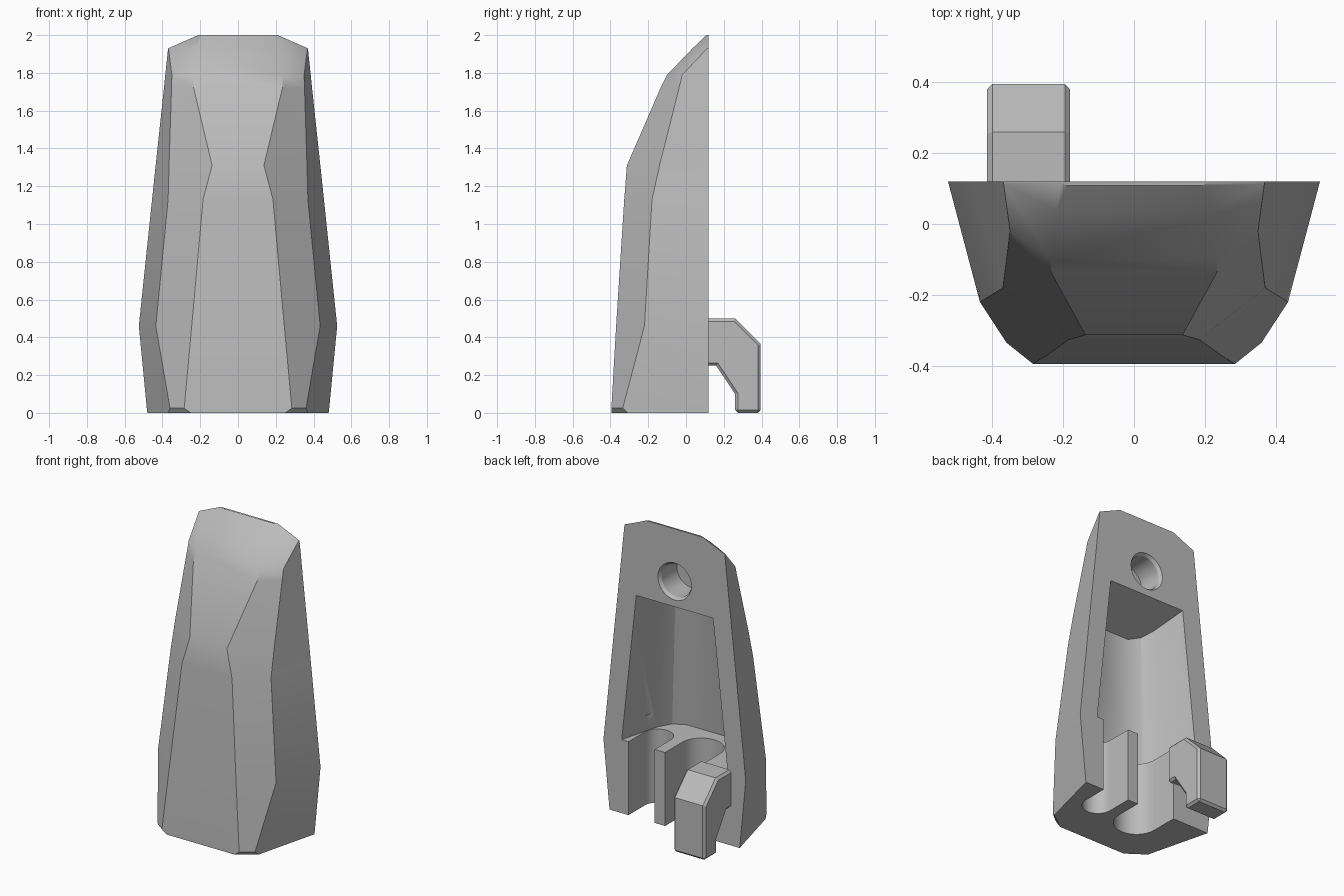
import bpy, bmesh, math
from mathutils import Matrix

cube = bpy.data.objects.get("Cube")
if cube:
    bpy.data.objects.remove(cube, do_unlink=True)

grey = bpy.data.materials.new("plain grey")
grey.use_nodes = True
colour = (0.5, 0.5, 0.5, 1)
grey.diffuse_color = colour
grey.node_tree.nodes["Principled BSDF"].inputs["Base Color"].default_value = colour


def finish(name, bm):
    bmesh.ops.recalc_face_normals(bm, faces=bm.faces)
    mesh = bpy.data.meshes.new(name)
    bm.to_mesh(mesh)
    bm.free()
    obj = bpy.data.objects.new(name, mesh)
    bpy.context.collection.objects.link(obj)
    mesh.materials.append(grey)
    return obj


def loft(name, rings):
    """Skin rings of half-outline points, each mirrored across x."""
    bm = bmesh.new()
    loops = []
    for ring in rings:
        full = ring + [(-x, y, z) for x, y, z in reversed(ring)]
        loops.append([bm.verts.new(p) for p in full])
    n = len(loops[0])
    for a, b in zip(loops, loops[1:]):
        for i in range(n):
            j = (i + 1) % n
            bm.faces.new((a[i], a[j], b[j], b[i]))
    bm.faces.new(loops[0])
    bm.faces.new(loops[-1])
    return finish(name, bm)


def extrude(name, points, offset):
    bm = bmesh.new()
    face = bm.faces.new([bm.verts.new(p) for p in points])
    ext = bmesh.ops.extrude_face_region(bm, geom=[face])
    moved = [v for v in ext["geom"] if isinstance(v, bmesh.types.BMVert)]
    bmesh.ops.translate(bm, verts=moved, vec=offset)
    return finish(name, bm)


def cone(name, r1, r2, y_back, y_front, z):
    bm = bmesh.new()
    place = Matrix.Translation((0, (y_back + y_front) / 2, z)) @ Matrix.Rotation(math.pi / 2, 4, "X")
    bmesh.ops.create_cone(bm, cap_ends=True, segments=40, radius1=r1, radius2=r2,
                          depth=y_back - y_front, matrix=place)
    return finish(name, bm)


def apply_modifiers(obj):
    bpy.context.view_layer.objects.active = obj
    for mod in list(obj.modifiers):
        bpy.ops.object.modifier_apply(modifier=mod.name)


def smooth(obj, degrees):
    bpy.ops.object.select_all(action="DESELECT")
    obj.select_set(True)
    bpy.context.view_layer.objects.active = obj
    bpy.ops.object.shade_smooth_by_angle(angle=math.radians(degrees))


# Faceted shell: height, back x, side corner x y, front corner x y
BACK = 0.12
sections = [
    (0, .48, .37, -.31, .25, -.395),
    (.025, .483, .36, -.335, .285, -.395),
    (.46, .525, .435, -.22, .245, -.37),
    (1.13, .455, .37, -.18, .185, -.327),
    (1.31, .436, .365, -.14, .137, -.313),
    (1.72, .392, .352, -.037, .235, -.135),
    (1.79, .385, .35, -.02, .235, -.1),
    (1.93, .37, .368, .113, .22, .035),
    (2, .21, .205, .115, .19, .108),
]
body = loft("holder_body", [
    [(b, BACK, z), (sx, sy, z), (fx, fy, z)] for z, b, sx, sy, fx, fy in sections])

# Tapered pocket in the back, with a sloping roof
pocket = loft("pocket_cutter", [
    [(.393, .13, .49), (.32, -.15, .49), (.27, -.24, .49), (.19, -.28, .49)],
    [(.286, .13, 1.484), (.23, -.09, 1.41), (.19, -.16, 1.38), (.12, -.2, 1.36)],
])


# Open round-ended slots under the pocket
def slot(name, left, right, centre_y):
    cx, r = (left + right) / 2, (right - left) / 2
    arc = [(cx + r * math.cos(math.pi * i / 20), centre_y - r * math.sin(math.pi * i / 20), -.05)
           for i in range(21)]
    return extrude(name, [(right, .2, -.05)] + arc + [(left, .2, -.05)], (0, 0, .65))


cutters = [
    pocket,
    slot("small_slot_cutter", .147, .34, -.05),
    slot("large_slot_cutter", -.21, .07, -.06),
    cone("hole_cutter", .11, .11, .15, -.06, 1.65),
    cone("hole_rim_cutter", .11, .13, .13, .1, 1.65),
]
# The rim widens towards the back
cutters[-1].data.transform(Matrix.Translation((0, .23, 0)) @ Matrix.Scale(-1, 4, (0, 1, 0)))
cutters[-1].data.flip_normals()
bm = bmesh.new()
bm.from_mesh(cutters[-1].data)
wide = max(bm.verts, key=lambda v: abs(v.co.x))
if wide.co.y < .115:
    for v in bm.verts:
        v.co.y = .23 - v.co.y
bmesh.ops.recalc_face_normals(bm, faces=bm.faces)
bm.to_mesh(cutters[-1].data)
bm.free()

for cutter in cutters:
    mod = body.modifiers.new(cutter.name, "BOOLEAN")
    mod.operation = "DIFFERENCE"
    mod.solver = "EXACT"
    mod.object = cutter
apply_modifiers(body)
for cutter in cutters:
    bpy.data.objects.remove(cutter, do_unlink=True)
smooth(body, 28)

# Hooked belt clip on the back
hook = [(.1, .5), (.26, .5), (.395, .365), (.395, 0), (.26, 0), (.26, .1), (.16, .25), (.1, .25)]
clip = extrude("belt_clip", [(-.415, y, z) for y, z in hook], (.235, 0, 0))
bevel = clip.modifiers.new("soft_edges", "BEVEL")
bevel.width = .015
bevel.segments = 1
bevel.limit_method = "ANGLE"
bevel.angle_limit = math.radians(60)
apply_modifiers(clip)
